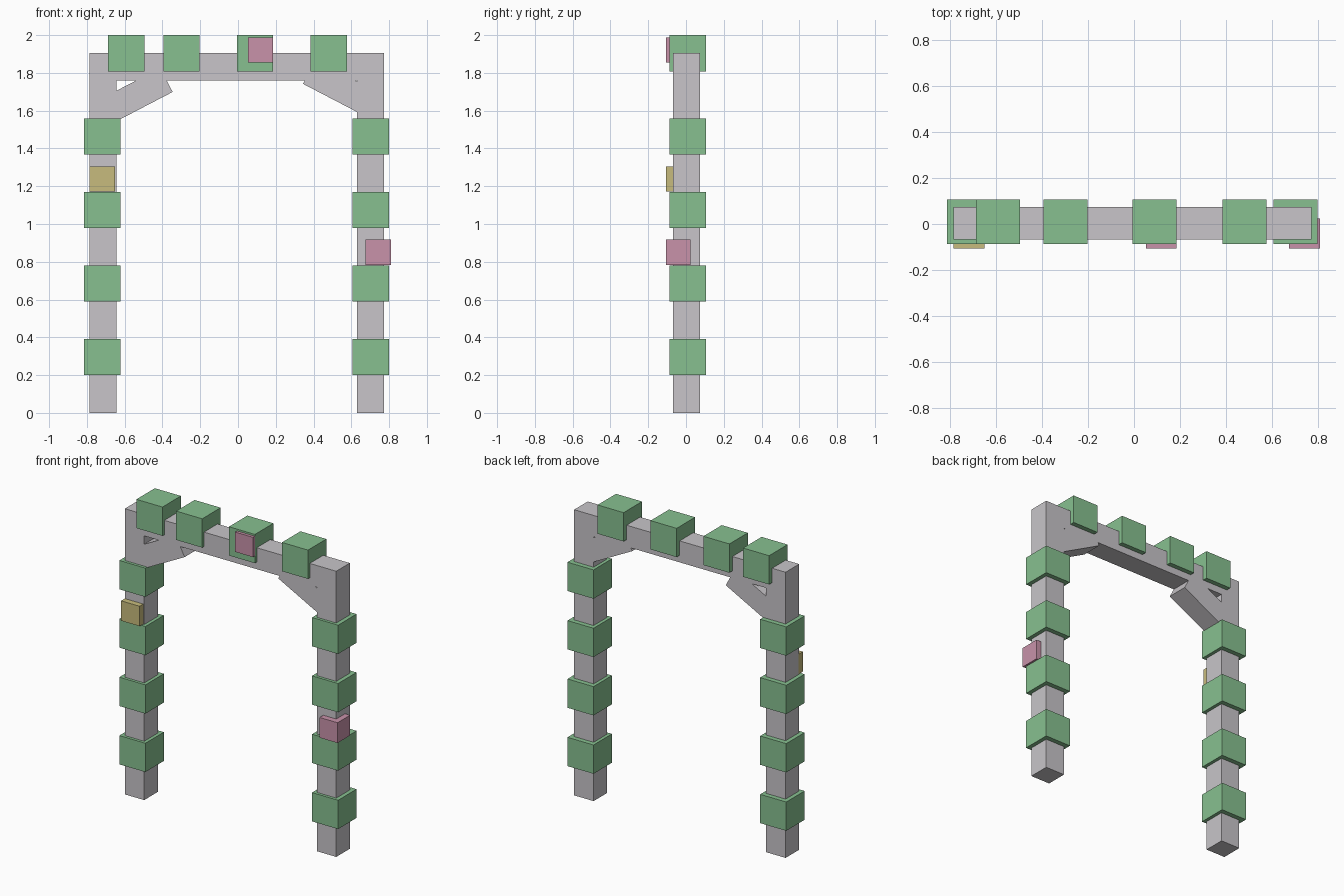
import bpy
import math
from mathutils import Vector

default = bpy.data.objects.get("Cube")
if default:
    bpy.data.objects.remove(default, do_unlink=True)


def material(name, colour):
    mat = bpy.data.materials.new(name)
    mat.use_nodes = True
    mat.diffuse_color = (*colour, 1)
    mat.node_tree.nodes["Principled BSDF"].inputs["Base Color"].default_value = (*colour, 1)
    return mat


GREY = material("pale grey", (0.58, 0.56, 0.585))
GREEN = material("leaf green", (0.245, 0.53, 0.28))
PINK = material("dusty pink", (0.58, 0.29, 0.40))
YELLOW = material("straw yellow", (0.575, 0.50, 0.205))


def box(name, low, high, mat, tilt=0):
    """Box between two corners, optionally tilted about the y axis."""
    low, high = Vector(low), Vector(high)
    bpy.ops.mesh.primitive_cube_add(size=1, location=(low + high) / 2, rotation=(0, tilt, 0))
    obj = bpy.context.object
    obj.name = name
    obj.scale = high - low
    obj.data.materials.append(mat)
    return obj


BEAM = 0.143
FRONT, BACK = -0.068, 0.075
BLOCK = 0.192
BLOCK_FRONT = -0.087
NOSE = -0.107

# Posts and top beam
box("right_post", (-0.787, FRONT, 0), (-0.787 + BEAM, BACK, 1.904), GREY)
box("left_post", (0.629, FRONT, 0), (0.629 + BEAM, BACK, 1.904), GREY)
box("top_beam", (-0.715, FRONT, 1.761), (0.70, BACK, 1.904), GREY)


# Diagonal braces, placed by the lower corner of their inner end
def brace(name, x, z, side, length=0.37):
    angle = math.radians(27.5)
    along = Vector((side * math.cos(angle), 0, -math.sin(angle)))
    up = Vector((side * math.sin(angle), 0, math.cos(angle)))
    centre = Vector((x, (FRONT + BACK) / 2, z)) + along * length / 2 + up * BEAM / 2
    half = Vector((length, BEAM, BEAM)) / 2
    box(name, centre - half, centre + half, GREY, side * angle)


brace("right_brace", -0.346, 1.699, -1)
brace("left_brace", 0.344, 1.742, 1)


# Green blocks up the posts and along the beam
def leaf_block(name, x, z):
    box(name, (x, BLOCK_FRONT, z), (x + BLOCK, BLOCK_FRONT + 0.194, z + BLOCK), GREEN)


for i in range(4):
    z = 0.2 + i * 0.389
    leaf_block(f"right_leaf_block_{i + 1}", -0.814, z)
    leaf_block(f"left_leaf_block_{i + 1}", 0.607, z)
for i, x in enumerate((-0.688, -0.395, -0.006, 0.385)):
    leaf_block(f"top_leaf_block_{i + 1}", x, 2 - BLOCK)

# Small blossoms
box("top_blossom", (0.053, NOSE, 1.856), (0.185, -0.08, 1.988), PINK)
box("left_blossom", (0.676, NOSE, 0.784), (0.809, 0.025, 0.919), PINK)
box("right_blossom", (-0.787, NOSE, 1.172), (-0.651, -0.06, 1.305), YELLOW)
